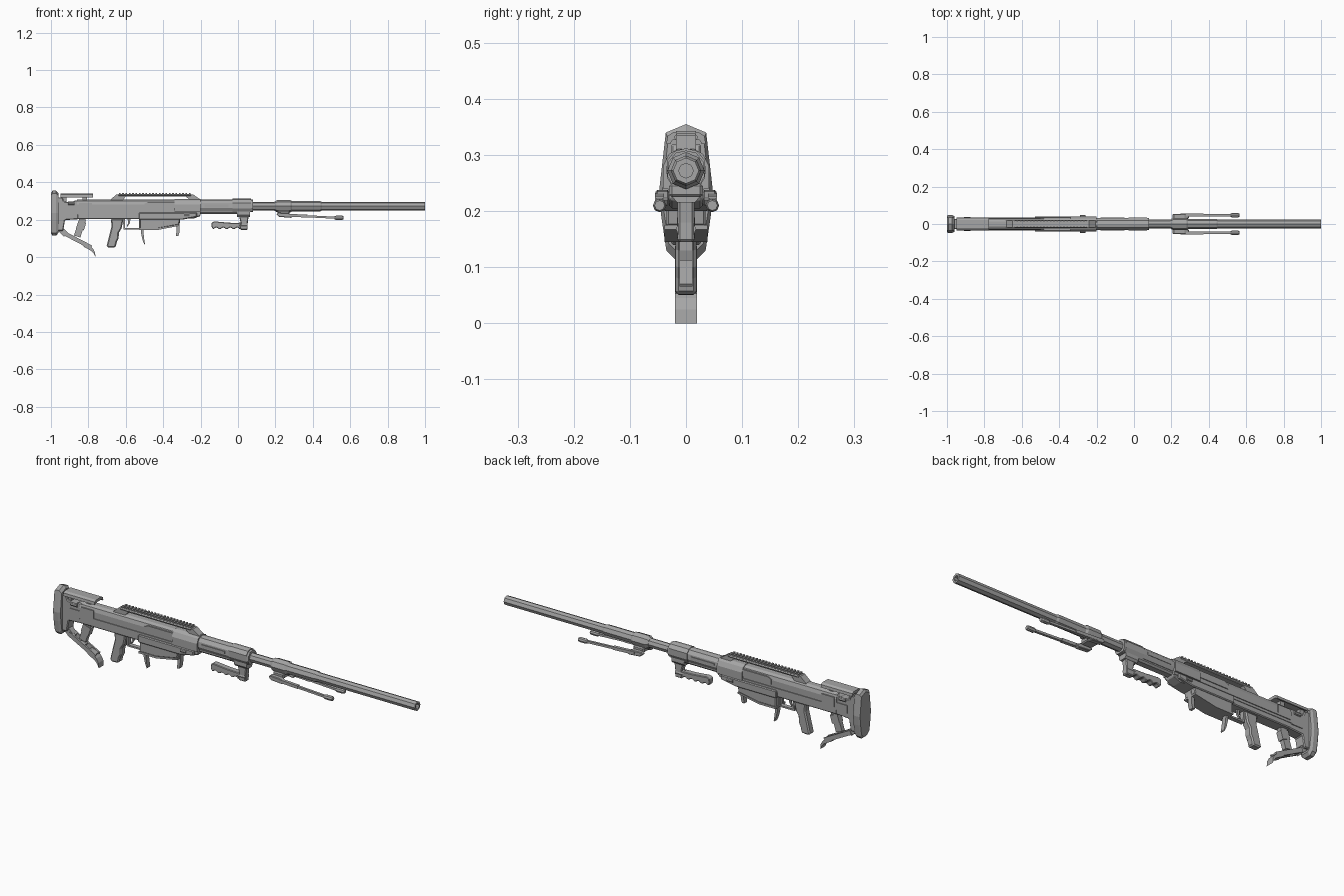
import bpy, bmesh, math
from mathutils import Vector

metal = bpy.data.materials.new("gun metal grey")
metal.diffuse_color = (0.38, 0.38, 0.38, 1)


def finish(name, bm, bevel=0):
    bmesh.ops.recalc_face_normals(bm, faces=bm.faces)
    me = bpy.data.meshes.new(name)
    bm.to_mesh(me)
    bm.free()
    me.materials.append(metal)
    ob = bpy.data.objects.new(name, me)
    bpy.context.collection.objects.link(ob)
    if bevel:
        m = ob.modifiers.new("chamfer", 'BEVEL')
        m.width, m.segments, m.limit_method = bevel, 1, 'ANGLE'
        m.angle_limit = math.radians(50)
    return ob


def loft(name, rings, bevel=0):
    """Skin a list of equally sized point rings and cap both ends."""
    bm = bmesh.new()
    vs = [[bm.verts.new(p) for p in r] for r in rings]
    n = len(vs[0])
    for a, b in zip(vs, vs[1:]):
        for i in range(n):
            j = (i + 1) % n
            bm.faces.new((a[i], a[j], b[j], b[i]))
    bm.faces.new(vs[0])
    bm.faces.new(vs[-1])
    return finish(name, bm, bevel)


def plate(name, pts, half, y=0, bevel=0):
    """Side profile (x, z) extruded across y."""
    return loft(name, [[(x, y + s * half, z) for x, z in pts] for s in (-1, 1)], bevel)


def box(name, x0, x1, z0, z1, half, y=0, bevel=0):
    return plate(name, [(x0, z0), (x1, z0), (x1, z1), (x0, z1)], half, y, bevel)


def section(name, x0, x1, right, bevel=0):
    """Mirrored cross-section (y, z), given from top to bottom, swept along x."""
    ring = right + [(-y, z) for y, z in reversed(right) if y > 0]
    return loft(name, [[(x, y, z) for y, z in ring] for x in (x0, x1)], bevel)


def turned(name, steps, z=0.272, y=0, sides=8):
    """Faceted round part along x from (x, radius) steps."""
    return loft(name, [[(x, y + r * math.sin(i * math.tau / sides),
                         z + r * math.cos(i * math.tau / sides)) for i in range(sides)]
                       for x, r in steps])


def bar(name, a, b, w, h, y=0):
    """Rectangular bar between two (x, z) points."""
    a, b = Vector(a), Vector(b)
    d = (b - a).normalized()
    n = Vector((-d.y, d.x)) * h / 2
    return plate(name, [a - n, b - n, b + n, a + n], w / 2, y)


# Barrel with open bore, collar and sleeve
turned("barrel", [(0.0, 0.023), (1, 0.023), (1, 0.013), (0.88, 0.013)])
turned("barrel_sleeve", [(0.27, 0.027), (0.44, 0.027), (0.45, 0.023)])
turned("barrel_collar", [(0.195, 0.024), (0.21, 0.033), (0.28, 0.033), (0.29, 0.027)])

# Forend
section("forend", -0.22, 0.08, [(0, 0.308), (0.018, 0.304), (0.031, 0.288),
                                (0.033, 0.262), (0.024, 0.245), (0.014, 0.242)])
section("forend_underside", -0.22, 0.02, [(0.022, 0.26), (0.022, 0.238), (0.014, 0.23)])
section("forend_end_band", -0.03, 0.07, [(0, 0.312), (0.02, 0.307), (0.034, 0.29),
                                         (0.034, 0.26), (0.022, 0.24)])

# Receiver
section("upper_receiver", -0.86, -0.2, [(0.013, 0.308), (0.026, 0.3), (0.032, 0.282),
                                        (0.032, 0.228)])
section("receiver_shroud", -0.34, -0.2, [(0.014, 0.311), (0.03, 0.302), (0.041, 0.28),
                                         (0.041, 0.24)])
plate("lower_receiver", [(-0.86, 0.203), (-0.52, 0.203), (-0.52, 0.222), (-0.24, 0.205),
                         (-0.2, 0.22), (-0.2, 0.243), (-0.86, 0.243)], 0.029, bevel=0.004)
plate("magazine_well", [(-0.53, 0.2), (-0.3, 0.2), (-0.22, 0.215), (-0.22, 0.238),
                        (-0.53, 0.238)], 0.041, bevel=0.004)
for s in (-1, 1):
    box("receiver_rear_panel", -0.85, -0.78, 0.24, 0.29, 0.003, s * 0.033)
    box("receiver_side_rib", -0.78, -0.34, 0.24, 0.25, 0.003, s * 0.033)
    plate("bolt_cover", [(-0.5, 0.262), (-0.34, 0.262), (-0.34, 0.295), (-0.48, 0.295),
                         (-0.5, 0.285)], 0.004, s * 0.032)
    turned("receiver_pin", [(-0.29, 0.008), (-0.26, 0.008)], 0.224, s * 0.041)
    box("forend_slot", -0.18, -0.05, 0.266, 0.28, 0.002, s * 0.033)

# Raised sight rail: bridge, feet and teeth
plate("rail_bridge", [(-0.69, 0.3), (-0.62, 0.3), (-0.6, 0.324), (-0.28, 0.324),
                      (-0.25, 0.3), (-0.19, 0.3), (-0.24, 0.335), (-0.65, 0.335)], 0.018)
section("rail_top", -0.64, -0.25, [(0.016, 0.338), (0.022, 0.332), (0.016, 0.325)])
for i in range(22):
    x = -0.637 + i * 0.0178
    box("rail_tooth", x, x + 0.009, 0.336, 0.343, 0.018)

# Stock: frame, pillar, cheek rest and butt pad
plate("stock_frame", [(-0.97, 0.14), (-0.935, 0.14), (-0.925, 0.198), (-0.85, 0.203),
                      (-0.85, 0.303), (-0.875, 0.303), (-0.885, 0.29), (-0.93, 0.298),
                      (-0.94, 0.32), (-0.97, 0.32)], 0.027, bevel=0.004)
section("cheek_rest", -0.95, -0.775, [(0.022, 0.341), (0.033, 0.334), (0.035, 0.32),
                                      (0.028, 0.32), (0.024, 0.327)])
for x in (-0.93, -0.82):
    box("cheek_rest_post", x - 0.012, x + 0.012, 0.28, 0.328, 0.016)
for s in (-1, 1):
    turned("stock_knob", [(-0.91, 0.009), (-0.875, 0.009)], 0.288, s * 0.028)
    box("stock_side_plate", -0.92, -0.86, 0.225, 0.265, 0.003, s * 0.028)

butt = [(0, 0.355), (0.036, 0.34), (0.048, 0.235), (0.044, 0.19), (0.035, 0.13), (0.02, 0.115)]
butt_ring = butt + [(-y, z) for y, z in reversed(butt) if y]
loft("butt_pad", [[(x, y * k, 0.235 + (z - 0.235) * k) for y, z in butt_ring]
                  for x, k in ((-1, 0.9), (-0.992, 1), (-0.972, 1), (-0.96, 0.88))])

# Folding rear support with strut, slotted arm and hooked foot
bar("support_strut", (-0.83, 0.205), (-0.86, 0.11), 0.022, 0.036)
bar("support_strut_sleeve", (-0.832, 0.19), (-0.845, 0.15), 0.03, 0.043)
for s in (-1, 1):
    bar("support_arm_side", (-0.93, 0.128), (-0.785, 0.052), 0.009, 0.022, s * 0.0155)
for x, z in ((-0.92, 0.123), (-0.86, 0.092), (-0.8, 0.06)):
    bar("support_arm_cross_piece", (x - 0.012, z + 0.006), (x + 0.012, z - 0.006), 0.03, 0.018)
bar("support_hinge", (-0.95, 0.15), (-0.92, 0.12), 0.03, 0.03)
plate("support_hook", [(-0.82, 0.078), (-0.795, 0.062), (-0.775, 0.045), (-0.764, 0.025),
                       (-0.762, 0), (-0.768, 0.014), (-0.78, 0.03), (-0.8, 0.042),
                       (-0.825, 0.055)], 0.02)

# Pistol grip
plate("pistol_grip", [(-0.702, 0.06), (-0.695, 0.05), (-0.655, 0.052), (-0.648, 0.08),
                      (-0.638, 0.1), (-0.637, 0.13), (-0.622, 0.155), (-0.612, 0.205),
                      (-0.68, 0.205), (-0.676, 0.165), (-0.69, 0.11)], 0.019, bevel=0.006)

# Trigger and guard
plate("trigger_guard", [(-0.615, 0.205), (-0.612, 0.148), (-0.52, 0.148), (-0.52, 0.205),
                        (-0.53, 0.205), (-0.53, 0.156), (-0.604, 0.156), (-0.605, 0.205)], 0.011)
plate("trigger", [(-0.59, 0.205), (-0.588, 0.18), (-0.595, 0.164), (-0.59, 0.163),
                  (-0.578, 0.182), (-0.575, 0.205)], 0.005)

# Magazine with floor plate and hanging levers
plate("magazine", [(-0.525, 0.152), (-0.43, 0.152), (-0.315, 0.173), (-0.308, 0.215),
                   (-0.525, 0.215)], 0.035, bevel=0.004)
plate("magazine_floor", [(-0.527, 0.145), (-0.43, 0.145), (-0.314, 0.167), (-0.314, 0.175),
                         (-0.43, 0.155), (-0.527, 0.155)], 0.038)
plate("rear_lever", [(-0.52, 0.16), (-0.517, 0.12), (-0.51, 0.09), (-0.5, 0.066),
                     (-0.497, 0.07), (-0.502, 0.1), (-0.508, 0.16)], 0.012)
plate("front_lever", [(-0.327, 0.21), (-0.33, 0.13), (-0.333, 0.112), (-0.32, 0.112),
                      (-0.314, 0.13), (-0.31, 0.21)], 0.012)

# Foregrip: mount, post and finger-grooved handle
section("foregrip_mount", -0.005, 0.065, [(0.024, 0.25), (0.024, 0.225), (0.016, 0.215)])
plate("foregrip_post", [(0.012, 0.145), (0.052, 0.145), (0.052, 0.18), (0.058, 0.23),
                        (0.003, 0.23), (0.014, 0.185)], 0.015, bevel=0.004)
turned("foregrip_pivot", [(0.005, 0.018), (0.05, 0.018)], 0.168)
under = [(-0.135 + 0.15 * i / 24, 0.154 - 0.0045 * math.cos(i * math.tau / 6))
         for i in range(25)]
plate("foregrip_handle", under + [(0.015, 0.182), (-0.05, 0.184), (-0.125, 0.191),
                                  (-0.14, 0.186), (-0.142, 0.165)], 0.016, bevel=0.003)

# Folded bipod
box("bipod_mount", 0.215, 0.275, 0.225, 0.25, 0.03, bevel=0.005)
for s in (-1, 1):
    y = s * 0.047
    plate("bipod_shoulder", [(0.205, 0.228), (0.22, 0.215), (0.285, 0.21), (0.295, 0.222),
                             (0.27, 0.235), (0.215, 0.238)], 0.012, s * 0.042, 0.003)
    bar("bipod_leg", (0.24, 0.225), (0.53, 0.21), 0.012, 0.011, y)
    bar("bipod_leg_sleeve", (0.25, 0.225), (0.37, 0.219), 0.016, 0.015, y)
    turned("bipod_foot", [(0.515, 0.008), (0.525, 0.012), (0.555, 0.012), (0.563, 0.009)],
           0.21, y)
